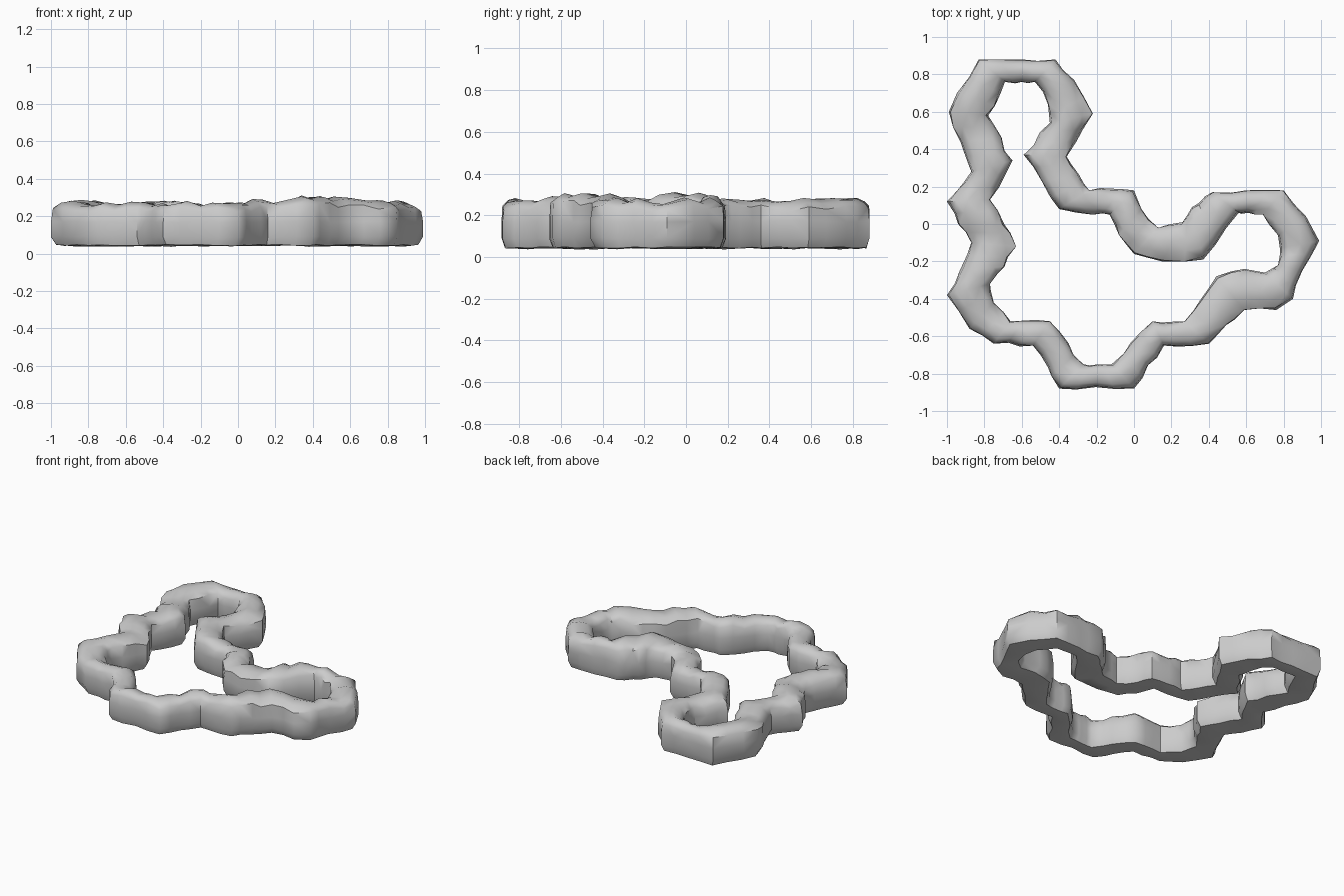
import bpy, bmesh, math, random
from mathutils import Vector

if "Cube" in bpy.data.objects:
    bpy.data.objects.remove(bpy.data.objects["Cube"])

random.seed(4)

# outer x, y and inner x, y of the wall, clockwise seen from above
stations = [
    (-.60, .88, -.60, .76), (-.42, .88, -.53, .76), (-.32, .77, -.46, .64),
    (-.22, .59, -.45, .54), (-.36, .36, -.59, .37), (-.24, .18, -.40, .08),
    (-.14, .19, -.22, .05), (.00, .18, -.13, .05), (.04, .08, -.08, -.06),
    (.13, -.02, .00, -.16), (.26, .01, .15, -.20), (.31, .09, .37, -.19),
    (.42, .17, .56, .06), (.60, .18, .61, .06), (.80, .18, .69, .05),
    (.92, .04, .77, -.06), (.99, -.09, .78, -.13), (.90, -.25, .77, -.22),
    (.85, -.40, .70, -.26), (.76, -.46, .59, -.24), (.59, -.46, .44, -.28),
    (.40, -.64, .27, -.52), (.16, -.65, .10, -.52), (.00, -.88, -.12, -.75),
    (-.40, -.88, -.27, -.75), (-.54, -.65, -.45, -.52), (-.75, -.64, -.66, -.52),
    (-.88, -.56, -.75, -.42), (-1.0, -.38, -.77, -.32), (-.87, -.10, -.63, -.12),
    (-1.0, .12, -.77, .13), (-.87, .28, -.65, .34), (-.99, .60, -.78, .58),
]
stations.append((-.83, .88, -.69, .76))

# cross-section: position across (0 outer, 1 inner) and height
profile = [(.12, .045), (.0, .09), (.0, .17), (.03, .235), (.22, .262),
           (.5, .272), (.78, .262), (.97, .235), (1., .17), (1., .09), (.88, .045), (.5, .04)]

# insert jittered rings between the stations
rings = []
n = len(stations)
for i in range(n):
    a, b = Vector(stations[i]), Vector(stations[(i + 1) % n])
    mid_out = math.hypot(b[0] - a[0], b[1] - a[1])
    mid_in = math.hypot(b[2] - a[2], b[3] - a[3])
    steps = max(1, round((mid_out + mid_in) / 2 / .075))
    for k in range(steps):
        p = a.lerp(b, k / steps)
        if k:
            p = Vector([c + random.uniform(-.01, .01) for c in p])
        rings.append(p)

# rocky ring wall
bm = bmesh.new()
loops = []
for p in rings:
    cx, cy = (p[0] + p[2]) / 2, (p[1] + p[3]) / 2
    rise = .028 * math.exp(-((cx - .42) / .22) ** 2) + random.uniform(-.014, .012)
    loop = []
    for t, z in profile:
        if z > .2:
            z += rise + random.uniform(-.007, .007)
            t += random.uniform(-.03, .03)
            t = min(max(t, 0), 1)
        else:
            z += random.uniform(-.004, .004)
        loop.append(bm.verts.new((p[0] + (p[2] - p[0]) * t, p[1] + (p[3] - p[1]) * t, z)))
    loops.append(loop)
m = len(profile)
for i, a in enumerate(loops):
    b = loops[(i + 1) % len(loops)]
    for j in range(m):
        k = (j + 1) % m
        bm.faces.new((a[j], a[k], b[k], b[j]))
bmesh.ops.triangulate(bm, faces=bm.faces[:])
bmesh.ops.recalc_face_normals(bm, faces=bm.faces[:])
mesh = bpy.data.meshes.new("rock_wall")
bm.to_mesh(mesh)
bm.free()
wall = bpy.data.objects.new("rock_wall", mesh)
bpy.context.collection.objects.link(wall)
bpy.context.view_layer.objects.active = wall
wall.select_set(True)
bpy.ops.object.shade_smooth_by_angle(angle=math.radians(50))
